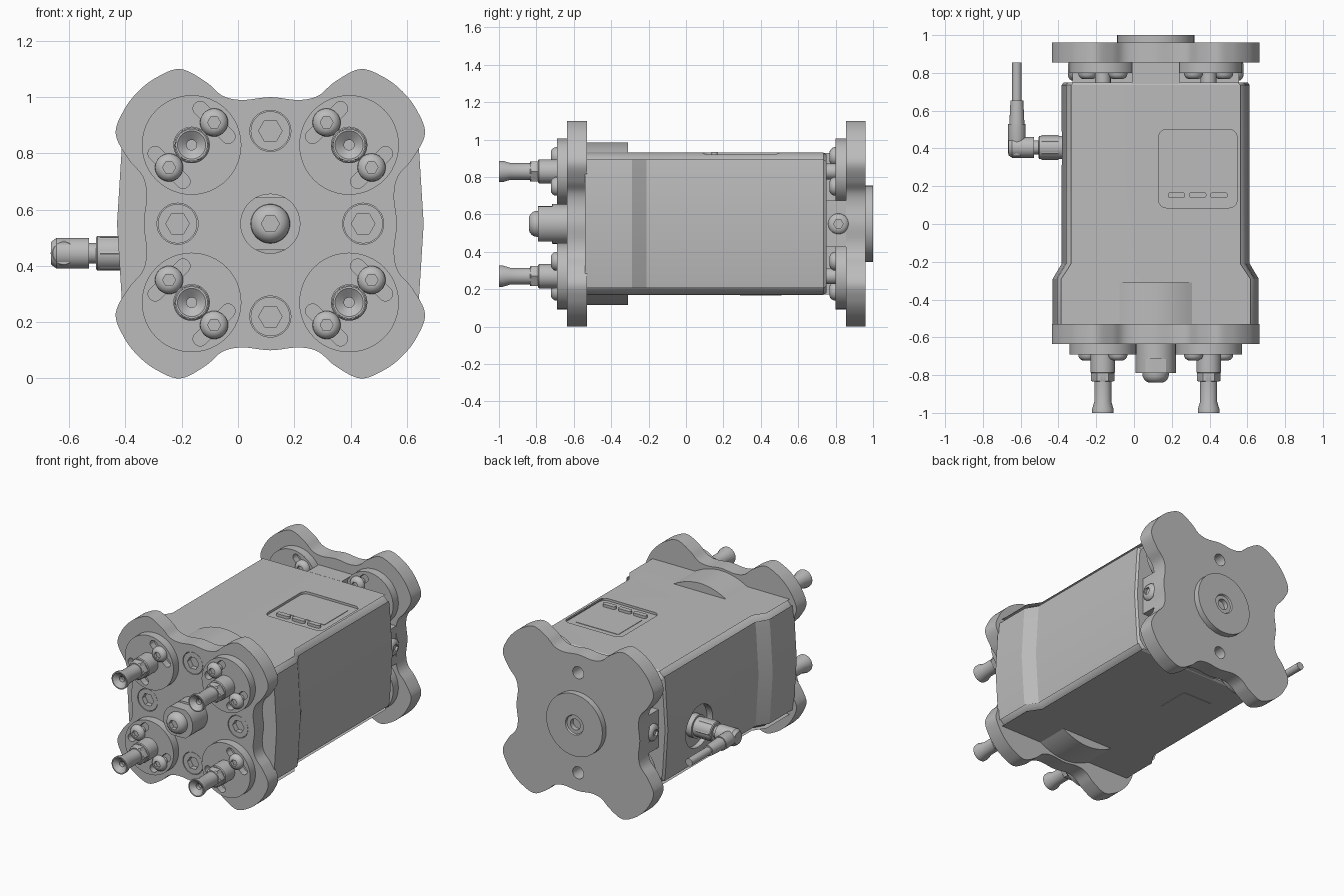
import bpy, bmesh
from math import cos, sin, pi, radians

cube = bpy.data.objects.get("Cube")
if cube:
    bpy.data.objects.remove(cube, do_unlink=True)

grey = bpy.data.materials.new("machined grey")
grey.use_nodes = True
grey.diffuse_color = (0.5, 0.5, 0.5, 1)
grey.node_tree.nodes["Principled BSDF"].inputs["Base Color"].default_value = (0.5, 0.5, 0.5, 1)

CX, CZ = 0.115, 0.55      # axis of the housing
PAD = 0.28                # corner pad offset from the axis
BOLT = 0.33               # face bolt offset from the axis
SIGNS = [(sx, sz) for sx in (-1, 1) for sz in (-1, 1)]
ORDER = {"x": lambda a, b, t: (t, a, b), "y": lambda a, b, t: (a, t, b), "z": lambda a, b, t: (a, b, t)}


def loft(name, rings, axis="y", centre=(0, 0)):
    """Skin a list of (position, outline) rings along an axis and cap both ends."""
    bm = bmesh.new()
    loops = [[bm.verts.new(ORDER[axis](a + centre[0], b + centre[1], t)) for a, b in ring] for t, ring in rings]
    n = len(loops[0])
    for lo, hi in zip(loops, loops[1:]):
        for i in range(n):
            bm.faces.new((lo[i], lo[(i + 1) % n], hi[(i + 1) % n], hi[i]))
    bm.faces.new(loops[0])
    bm.faces.new(loops[-1])
    bmesh.ops.recalc_face_normals(bm, faces=bm.faces)
    mesh = bpy.data.meshes.new(name)
    bm.to_mesh(mesh)
    bm.free()
    mesh.materials.append(grey)
    obj = bpy.data.objects.new(name, mesh)
    bpy.context.collection.objects.link(obj)
    return obj


def prism(name, outline, t0, t1, axis="y", centre=(0, 0)):
    return loft(name, [(t0, outline), (t1, outline)], axis, centre)


def circle(r, hexagon=False, n=36):
    pts = []
    for i in range(n):
        a = 2 * pi * i / n
        k = cos(pi / 6) / cos(a % (pi / 3) - pi / 6) if hexagon else 1
        pts.append((r * k * cos(a), r * k * sin(a)))
    return pts


def lathe(name, profile, axis="y", centre=(0, 0)):
    """Profile of (position, radius) or (position, radius, True) for a hexagonal ring."""
    return loft(name, [(p[0], circle(*p[1:])) for p in profile], axis, centre)


def rounded(w, h, r, n=8):
    pts = []
    for q, (sx, sy) in enumerate([(1, 1), (-1, 1), (-1, -1), (1, -1)]):
        for i in range(n + 1):
            a = (q + i / n) * pi / 2
            pts.append((sx * (w - r) + r * cos(a), sy * (h - r) + r * sin(a)))
    return pts


def turned(pts, angle):
    return [(x * cos(angle) - y * sin(angle), x * sin(angle) + y * cos(angle)) for x, y in pts]


def spline(pts, n=6):
    out, m = [], len(pts)
    for i in range(m):
        p = [pts[(i + k) % m] for k in (-1, 0, 1, 2)]
        for j in range(n):
            t = j / n
            out.append(tuple(0.5 * (2 * b + (c - a) * t + (2 * a - 5 * b + 4 * c - d) * t ** 2
                                    + (3 * b - a - 3 * c + d) * t ** 3) for a, b, c, d in zip(*p)))
    return out


def cut(obj, *cutters):
    bpy.context.view_layer.objects.active = obj
    for c in cutters:
        mod = obj.modifiers.new("cut", "BOOLEAN")
        mod.operation, mod.solver, mod.object = "DIFFERENCE", "EXACT", c
        bpy.ops.object.modifier_apply(modifier=mod.name)
        bpy.data.objects.remove(c, do_unlink=True)


def socket_bolt(name, base, height, r, direction, centre, axis="y"):
    """Domed screw head with a hexagonal socket."""
    steps = [(0, 1), (0.35, 0.98), (0.65, 0.87), (0.88, 0.7), (1, 0.5), (1, 0.46, True), (0.4, 0.46, True)]
    lathe(name, [(base + direction * height * s[0], r * s[1], *s[2:]) for s in steps], axis, centre)


# Four-lobed end plates: one octant mirrored all the way round
octant = [(0, 0.45), (0.1, 0.44), (0.17, 0.455), (0.23, 0.505), (0.32, 0.55), (0.405, 0.52)]
quarter = octant + [(0.47, 0.47)] + [(b, a) for a, b in reversed(octant)]
lobes = []
for k in range(4):
    lobes += turned(quarter[:-1], -k * pi / 2)
lobes = spline(lobes)
C = (CX, CZ)
front_plate = prism("front_plate", lobes, -0.635, -0.53, centre=C)
rear_plate = prism("rear_plate", lobes, 0.855, 0.96, centre=C)

# Face bolts sunk flush in the front plate, open holes in the rear plate
for dx, dz in ((0, 1), (0, -1), (1, 0), (-1, 0)):
    at = (CX + dx * BOLT, CZ + dz * BOLT)
    cut(front_plate, lathe("hole", [(-0.7, 0.073), (-0.56, 0.073)], centre=at))
    lathe("flush_bolt", [(-0.55, 0.07), (-0.633, 0.07), (-0.633, 0.042, True), (-0.6, 0.042, True)], centre=at)
    if dz:
        cut(rear_plate, lathe("hole", [(0.84, 0.04), (1.0, 0.04)], centre=at))

# Housing with bulged sides, flared towards the front
def section(w, h=0.38):
    return [(x - 0.03 * (z / h) ** 2 * (1 if x > 0 else -1) * min(1, abs(x) / w), z)
            for x, z in spline(rounded(w, h, 0.08), 2)]


body = loft("housing", [(y, section(w, h)) for y, w, h in (
    (-0.54, 0.545, 0.38), (-0.29, 0.545, 0.38), (-0.21, 0.4975, 0.38),
    (0.735, 0.4975, 0.38), (0.75, 0.487, 0.37))], centre=C)
cut(body,
    prism("display_cutter", rounded(0.207, 0.207, 0.04), 0.915, 1.0, "z", (0.338, 0.293)),
    lathe("socket_cutter", [(-0.6, 0.14), (-0.335, 0.14)], "x", (0.4, 0.445)))

# Arched ridges behind the front plate, above and below
for s in (1, -1):
    arch = [(0.2 * cos(pi * i / 16), 0) for i in (16, 0)]
    arch = [(x, s * (0.375 + 0.06 * (1 - (x / 0.2) ** 2))) for x in [0.2 - 0.025 * i for i in range(17)]]
    arch += [(-0.2, s * 0.36), (0.2, s * 0.36)]
    prism("arched_ridge", arch, -0.54, -0.31, centre=C)

# Display with three buttons, label underneath
prism("display_screen", rounded(0.155, 0.125, 0.005), 0.91, 0.918, "z", (0.338, 0.32))
for x in (0.225, 0.337, 0.45):
    prism("display_button", rounded(0.046, 0.016, 0.015), 0.91, 0.933, "z", (x, 0.153))
prism("underside_label", rounded(0.11, 0.11, 0.005), 0.167, 0.172, "z", (-0.085, 0.4))

# Cross-shaped neck joining the housing to the rear plate
arm, ax, az = 0.125, 0.44, 0.378
neck = [(arm, az), (arm, arm), (ax, arm), (ax, -arm), (arm, -arm), (arm, -az),
        (-arm, -az), (-arm, -arm), (-ax, -arm), (-ax, arm), (-arm, arm), (-arm, az)]
prism("rear_neck", neck, 0.74, 0.86, centre=C)
for s in (-1, 1):
    socket_bolt("neck_bolt", CX + s * ax, 0.025, 0.055, s, (0.815, CZ), "x")

# Rear hub
lathe("rear_hub", [(0.95, 0.205), (1.0, 0.205), (1.0, 0.065), (0.99, 0.06), (0.99, 0.036), (0.955, 0.036)], centre=C)

# Corner pads with slots, screws and spigots
for sx, sz in SIGNS:
    at = (CX + sx * PAD, CZ + sz * PAD)
    slope = radians(45 if sx * sz > 0 else -45)
    slot = turned(rounded(0.095, 0.025, 0.0245), slope)
    for place, face, base, d in (("front", -0.69, -0.63, -1), ("rear", 0.80, 0.86, -1)):
        pad = prism(place + "_pad", circle(0.177, False, 48), base, face, centre=at)
        for k in (-1, 1):
            spot = (at[0] + k * sx * 0.08, at[1] - k * sz * 0.08)
            cut(pad, prism("slot", slot, face - 0.05, face + 0.045, centre=spot))
            socket_bolt(place + "_pad_screw", face, 0.033, 0.05, d, spot)
            lathe(place + "_screw_shank", [(face, 0.022), (base, 0.022)], centre=spot)
    lathe("front_spigot", [(-0.68, 0.065), (-0.785, 0.065), (-0.79, 0.06), (-0.79, 0.062, True), (-0.83, 0.062, True),
                           (-0.835, 0.052), (-0.835, 0.045), (-0.94, 0.045), (-0.98, 0.057), (-1.0, 0.057),
                           (-1.0, 0.05), (-0.975, 0.018), (-0.95, 0.018)], centre=at)
    lathe("rear_spigot", [(0.74, 0.042), (0.81, 0.042)], centre=at)

# Central front boss with flats and its screw
boss = lathe("front_boss", [(-0.62, 0.107), (-0.715, 0.107), (-0.716, 0.107), (-0.79, 0.107)], centre=C)
for v in boss.data.vertices:
    if v.co.y < -0.7155:
        v.co.z = min(max(v.co.z, CZ - 0.094), CZ + 0.094)
socket_bolt("front_boss_screw", -0.79, 0.05, 0.07, -1, C)

# Angled cable connector on the right side
PLUG = (0.405, 0.445)
lathe("connector_socket", [(-0.32, 0.075), (-0.375, 0.075), (-0.375, 0.062), (-0.5, 0.062), (-0.505, 0.055),
                           (-0.505, 0.037), (-0.53, 0.037), (-0.53, 0.055), (-0.645, 0.055), (-0.665, 0.04)],
      "x", PLUG)
lathe("connector_collar", [(-0.4, 0.065, True), (-0.49, 0.065, True)], "x", PLUG)
lathe("connector_elbow", [(0.36, 0.04), (0.375, 0.046), (0.53, 0.046), (0.53, 0.04), (0.655, 0.034), (0.655, 0.025),
                          (0.855, 0.025)], "y", (-0.62, 0.445))

# Smooth shading with crisp edges
bpy.ops.object.select_all(action="DESELECT")
for obj in bpy.context.scene.objects:
    if obj.type == "MESH" and grey.name in obj.data.materials:
        obj.select_set(True)
        bpy.context.view_layer.objects.active = obj
bpy.ops.object.shade_smooth_by_angle(angle=radians(30))
